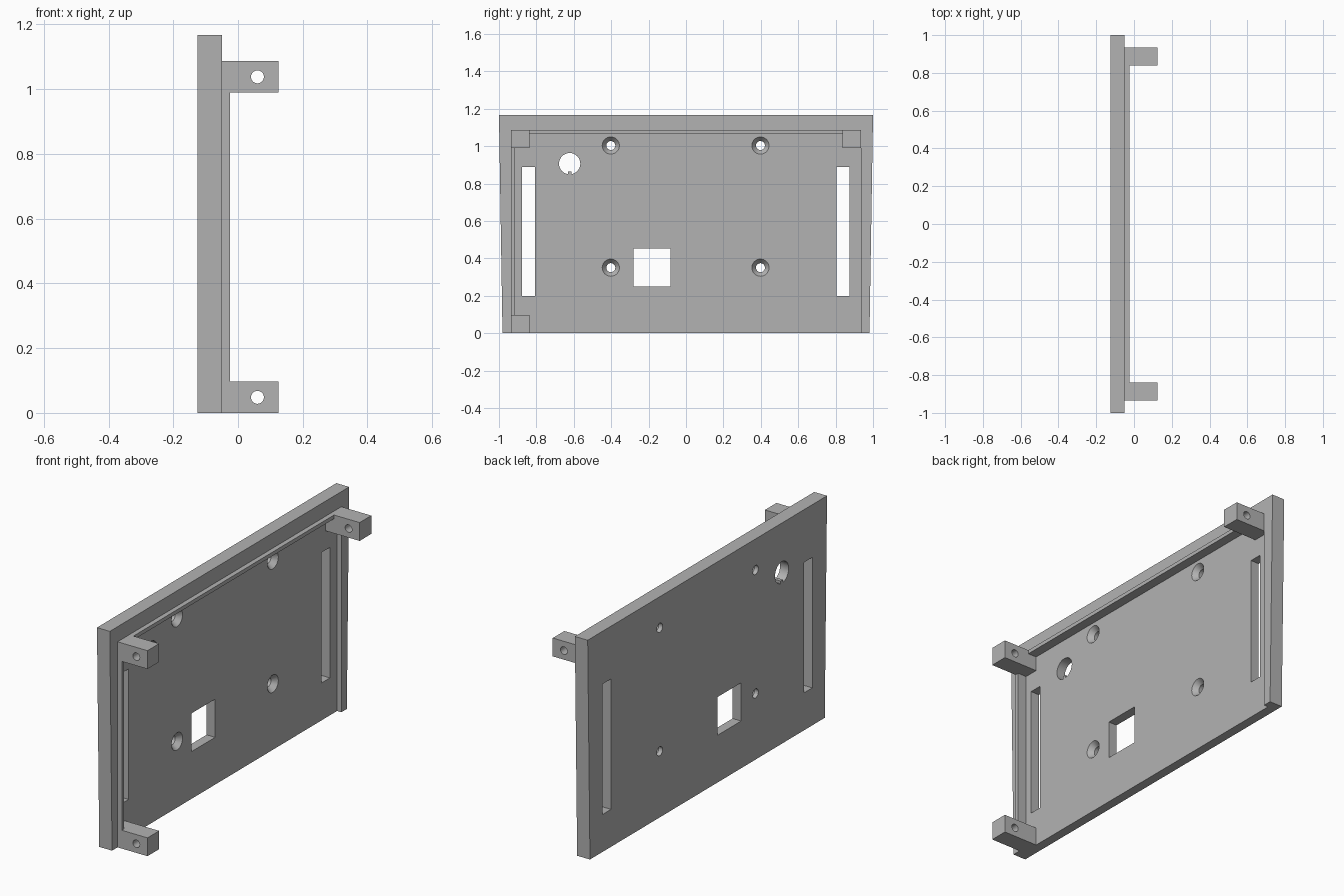
import bpy, bmesh
from math import radians, pi
from mathutils import Matrix, Vector

if "Cube" in bpy.data.objects:
    bpy.data.objects.remove(bpy.data.objects["Cube"])

GREY = (0.45, 0.45, 0.45, 1)
grey = bpy.data.materials.new("plain_grey")
grey.use_nodes = True
grey.diffuse_color = GREY
grey.node_tree.nodes["Principled BSDF"].inputs["Base Color"].default_value = GREY


def finish(name, bm):
    bmesh.ops.recalc_face_normals(bm, faces=bm.faces)
    mesh = bpy.data.meshes.new(name)
    bm.to_mesh(mesh)
    bm.free()
    mesh.materials.append(grey)
    obj = bpy.data.objects.new(name, mesh)
    bpy.context.collection.objects.link(obj)
    return obj


def box(name, x, y, z):
    bm = bmesh.new()
    bmesh.ops.create_cube(bm, size=1)
    for v in bm.verts:
        v.co = Vector([r[0] if c < 0 else r[1] for c, r in zip(v.co, (x, y, z))])
    return finish(name, bm)


def cone(name, start, axis, length, r1, r2):
    """Round cutter running from start along axis."""
    bm = bmesh.new()
    turn = Vector(axis).to_track_quat('Z', 'Y').to_matrix().to_4x4()
    mat = Matrix.Translation(start) @ turn @ Matrix.Translation((0, 0, length / 2))
    bmesh.ops.create_cone(bm, cap_ends=True, segments=32, radius1=r1,
                          radius2=r2, depth=length, matrix=mat)
    return finish(name, bm)


def boolean(obj, others, operation):
    """Apply each boolean in turn and remove the helper shapes."""
    for other in others:
        other.hide_render = True
        mod = obj.modifiers.new("bool", 'BOOLEAN')
        mod.operation, mod.solver, mod.object = operation, 'EXACT', other
        deps = bpy.context.evaluated_depsgraph_get()
        mesh = bpy.data.meshes.new_from_object(obj.evaluated_get(deps))
        obj.modifiers.clear()
        obj.data = mesh
        bpy.data.objects.remove(other)


BACK, FLOOR, FACE, LIP, TIP = -0.125, -0.075, -0.05, -0.025, 0.125
EDGE, TOP, LIP_TOP = 0.935, 1.167, 1.087

# Panel, slightly narrower at the bottom
panel = box("panel", (BACK, FACE), (-1, 1), (0, TOP))
for v in panel.data.vertices:
    if v.co.z < 0.1:
        v.co.y *= 0.981

# Raised lip along the top and one side
boolean(panel, [
    box("top_lip", (-0.06, LIP), (-EDGE, EDGE), (1.067, LIP_TOP)),
    box("side_lip", (-0.06, LIP), (-EDGE, -0.915), (0, LIP_TOP)),
], 'UNION')

# Shallow recess open at the bottom, then slots and the square window
through = (-0.3, 0.3)
cutters = [
    box("recess", (FLOOR, 0.1), (-0.915, EDGE), (-0.1, 1.067)),
    box("slot_right", through, (-0.877, -0.807), (0.198, 0.888)),
    box("slot_left", through, (0.805, 0.875), (0.198, 0.888)),
    box("window", through, (-0.282, -0.084), (0.25, 0.452)),
]
# Keyed round hole
key_hole = cone("key_hole", (-0.3, -0.622, 0.906), (1, 0, 0), 0.6, 0.057, 0.057)
boolean(key_hole, [box("key", (-0.4, 0.4), (-0.632, -0.612), (0.8, 0.864))], 'DIFFERENCE')
cutters.append(key_hole)
# Countersunk screw holes
for y in (-0.402, 0.398):
    for z in (0.35, 1.003):
        cutters.append(cone("screw_hole", (-0.3, y, z), (1, 0, 0), 0.6, 0.024, 0.024))
        cutters.append(cone("countersink", (FLOOR + 0.005, y, z), (-1, 0, 0), 0.035, 0.05, 0.022))
boolean(panel, cutters, 'DIFFERENCE')

# Drilled mounting lugs at three corners
for name, side, z in (("lug_top_right", -1, 0.99), ("lug_top_left", 1, 0.99),
                      ("lug_bottom_right", -1, 0)):
    y = sorted((side * 0.838, side * EDGE))
    lug = box(name, (FLOOR, TIP), y, (z, z + 0.097))
    boolean(lug, [cone("pin_hole", (0.06, side * 0.7, z + 0.048), (0, side, 0),
                       0.4, 0.02, 0.02)], 'DIFFERENCE')

# Smooth round holes, keep flat faces crisp
for obj in bpy.context.collection.objects:
    if obj.name.startswith(("panel", "lug")):
        bpy.ops.object.select_all(action='DESELECT')
        obj.select_set(True)
        bpy.context.view_layer.objects.active = obj
        bpy.ops.object.shade_smooth_by_angle(angle=radians(30))
